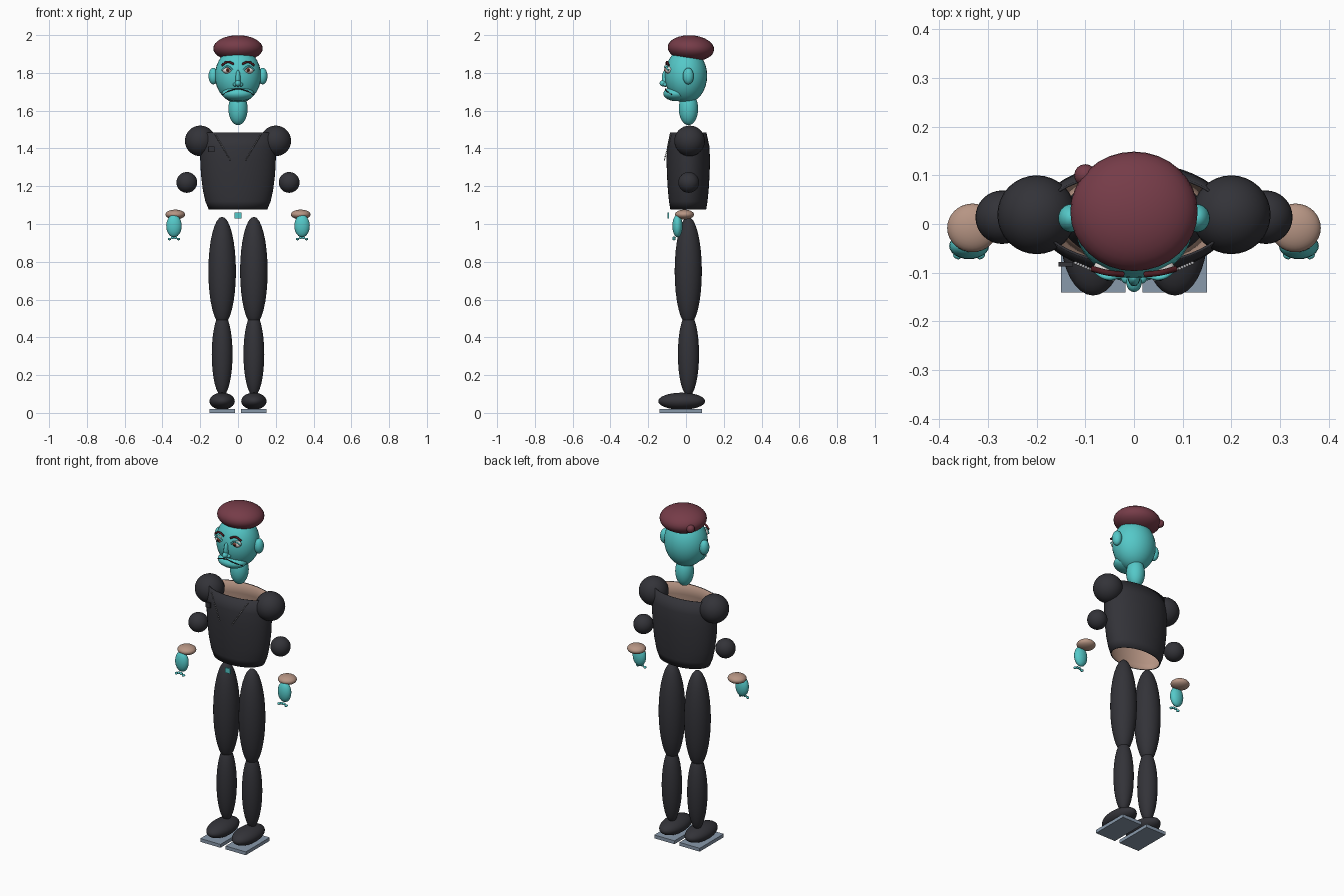
import bpy, bmesh, math
from mathutils import Vector

cube = bpy.data.objects.get("Cube")
if cube:
    bpy.data.objects.remove(cube, do_unlink=True)


def material(name, r, g, b):
    m = bpy.data.materials.new(name)
    m.use_nodes = True
    m.diffuse_color = (r, g, b, 1)
    bsdf = next(n for n in m.node_tree.nodes if n.type == 'BSDF_PRINCIPLED')
    bsdf.inputs["Base Color"].default_value = (r, g, b, 1)
    bsdf.inputs["Roughness"].default_value = 0.8
    return m


SKIN = material("teal_skin", .09, .58, .58)
CLOTH = material("charcoal_cloth", .033, .033, .04)
HAT = material("burgundy_felt", .18, .045, .065)
TAN = material("tan_lining", .47, .30, .23)
SOLE = material("blue_grey_sole", .25, .32, .41)
WHITE = material("eye_white", .8, .78, .75)
IRIS = material("brown_iris", .22, .05, .03)
BLACK = material("black", .01, .01, .012)
BROW = material("dark_red_brow", .08, .012, .016)
METAL = material("light_metal", .5, .5, .52)


def finish(bm, name, mats, loc=(0, 0, 0), smooth=True):
    me = bpy.data.meshes.new(name)
    for f in bm.faces:
        f.smooth = smooth
    bm.to_mesh(me)
    bm.free()
    for m in mats:
        me.materials.append(m)
    ob = bpy.data.objects.new(name, me)
    ob.location = loc
    bpy.context.collection.objects.link(ob)
    return ob


def ball(name, loc, radii, mat, segs=32):
    bm = bmesh.new()
    bmesh.ops.create_uvsphere(bm, u_segments=segs, v_segments=segs // 2, radius=1)
    bmesh.ops.scale(bm, vec=Vector(radii), verts=bm.verts)
    return finish(bm, name, [mat], loc)


def box(name, loc, size, mat):
    bm = bmesh.new()
    bmesh.ops.create_cube(bm, size=1)
    bmesh.ops.scale(bm, vec=Vector(size), verts=bm.verts)
    return finish(bm, name, [mat], loc, False)


def tube(name, points, radius, mat):
    cu = bpy.data.curves.new(name, 'CURVE')
    cu.dimensions = '3D'
    cu.bevel_depth = radius
    cu.bevel_resolution = 2
    cu.use_fill_caps = True
    sp = cu.splines.new('BEZIER')
    sp.bezier_points.add(len(points) - 1)
    for bp, p in zip(sp.bezier_points, points):
        bp.co = p
        bp.handle_left_type = bp.handle_right_type = 'AUTO'
    cu.materials.append(mat)
    ob = bpy.data.objects.new(name, cu)
    bpy.context.collection.objects.link(ob)
    return ob


# Head, neck and hat
ball("head", (0, 0, 1.785), (.122, .112, .145), SKIN)
ball("chin", (0, -.05, 1.69), (.085, .07, .04), SKIN)
ball("neck", (0, .013, 1.61), (.051, .051, .087), SKIN)
hat = ball("beret", (0, .026, 1.93), (.131, .123, .069), HAT)
hat.rotation_euler.x = -.06
ball("beret_knot", (-.1, .1, 1.92), (.023, .023, .023), HAT, 16)

# Nose and mouth
ball("nose_bridge", (0, -.11, 1.77), (.013, .018, .045), SKIN, 16)
ball("nose_tip", (0, -.12, 1.745), (.016, .02, .017), SKIN, 16)
tube("mouth", [(-.08, -.075, 1.685), (-.045, -.105, 1.705), (0, -.109, 1.715),
               (.045, -.105, 1.705), (.08, -.075, 1.685)], .003, BLACK)

# Torso: open tapered tube with a tan lining
rings = [(1.077, .155, .095), (1.12, .173, .102), (1.18, .186, .108), (1.26, .196, .113),
         (1.34, .2, .115), (1.41, .2, .112), (1.485, .195, .096)]
bm = bmesh.new()
N = 48
loops = []
for z, rx, ry in rings:
    angles = [2 * math.pi * i / N for i in range(N)]
    loops.append([bm.verts.new((rx * math.cos(a), .012 + ry * math.sin(a), z)) for a in angles])
for low, high in zip(loops, loops[1:]):
    for i in range(N):
        j = (i + 1) % N
        bm.faces.new((low[i], low[j], high[j], high[i]))
torso = finish(bm, "torso", [CLOTH, TAN])
shell = torso.modifiers.new("lining", 'SOLIDIFY')
shell.thickness = .005
shell.offset = -1
shell.material_offset = 1

# Belt buckle and chest badge
box("belt_buckle", (0, -.095, 1.045), (.036, .008, .03), SKIN)
box("chest_badge", (-.14, -.083, 1.395), (.03, .009, .03), CLOTH)

# Mirrored parts
for side, s in (("left", 1), ("right", -1)):
    ball(side + "_ear", (s * .13, .012, 1.783), (.026, .029, .044), SKIN, 24)
    ball(side + "_nostril", (s * .015, -.11, 1.738), (.012, .013, .01), SKIN, 16)

    # Eyes
    ball(side + "_eye", (s * .056, -.09, 1.815), (.027, .021, .019), WHITE, 24)
    ball(side + "_iris", (s * .054, -.106, 1.815), (.011, .009, .011), IRIS, 16)
    ball(side + "_pupil", (s * .054, -.113, 1.815), (.005, .004, .005), BLACK, 12)
    tube(side + "_eyelid", [(s * .085, -.092, 1.815), (s * .056, -.11, 1.834),
                            (s * .029, -.107, 1.815)], .005, SKIN)
    tube(side + "_brow", [(s * .086, -.092, 1.84), (s * .055, -.1, 1.858),
                          (s * .022, -.104, 1.846)], .006, BROW)

    # Arms
    ball(side + "_shoulder", (s * .2, .019, 1.44), (.081, .081, .081), CLOTH)
    ball(side + "_elbow", (s * .271, .014, 1.22), (.055, .055, .055), CLOTH)
    ball(side + "_cuff", (s * .332, -.008, 1.05), (.052, .05, .026), TAN)
    ball(side + "_hand", (s * .339, -.045, .99), (.041, .027, .06), SKIN, 24)
    for k in range(4):
        dx = (k - 1.5) * .016
        ball(f"{side}_finger_{k + 1}", (s * .339 + dx, -.063, .93 - abs(dx) * .4),
             (.009, .009, .007), SKIN, 12)
    for dx in (-.022, .022):
        ball(side + "_fingertip", (s * .339 + dx, -.066, .92), (.006, .007, .006), SKIN, 12)

    # Legs and feet
    ball(side + "_thigh", (s * .084, .012, .75), (.073, .072, .288), CLOTH)
    ball(side + "_shin", (s * .084, .013, .31), (.055, .056, .222), CLOTH)
    ball(side + "_foot", (s * .084, -.023, .062), (.067, .124, .045), CLOTH)
    box(side + "_sole", (s * .0835, -.028, .01), (.133, .226, .02), SOLE)

    # Beaded collar trim
    top, bottom = Vector((s * .12, -.08, 1.472)), Vector((s * .042, -.114, 1.34))
    bm = bmesh.new()
    for k in range(16):
        d = bmesh.ops.create_icosphere(bm, subdivisions=1, radius=.004)
        bmesh.ops.translate(bm, vec=top.lerp(bottom, k / 15), verts=d["verts"])
    finish(bm, side + "_collar_beads", [METAL])
